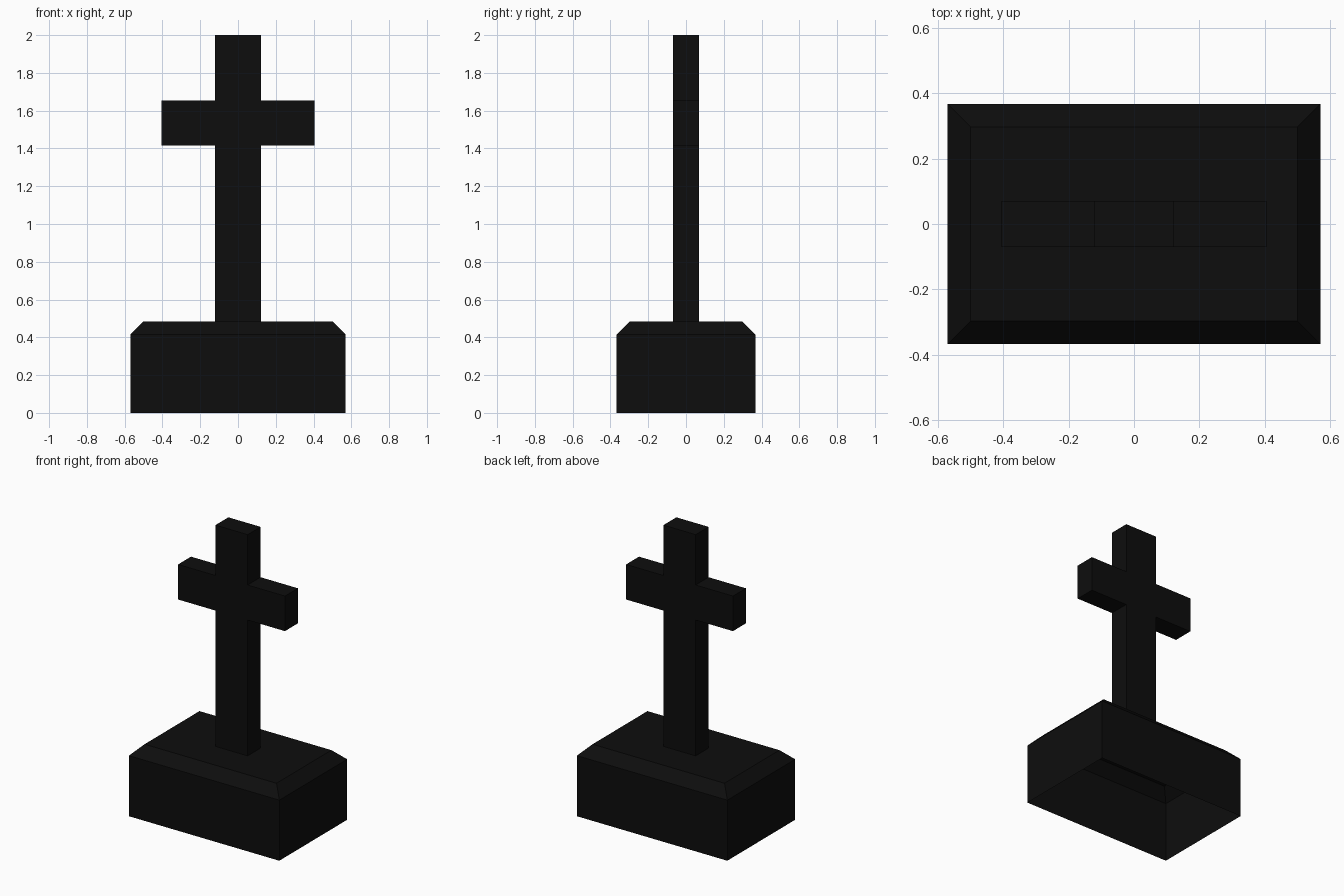
import bpy
import bmesh

cube = bpy.data.objects.get("Cube")
if cube:
    bpy.data.objects.remove(cube, do_unlink=True)

# Single black stone colour
black = bpy.data.materials.new("black_stone")
black.use_nodes = True
colour = (0.004, 0.004, 0.004, 1)
black.diffuse_color = colour
black.node_tree.nodes["Principled BSDF"].inputs["Base Color"].default_value = colour


def add_object(name, bm):
    bmesh.ops.recalc_face_normals(bm, faces=bm.faces)
    mesh = bpy.data.meshes.new(name)
    bm.to_mesh(mesh)
    bm.free()
    mesh.materials.append(black)
    obj = bpy.data.objects.new(name, mesh)
    bpy.context.collection.objects.link(obj)
    return obj


# Plinth: hollow block with a chamfered top rim and an open underside
half_x, half_y, shoulder, top, chamfer = 0.57, 0.367, 0.415, 0.485, 0.07
bm = bmesh.new()
rings = []
for inset, z in ((0, 0), (0, shoulder), (chamfer, top)):
    x, y = half_x - inset, half_y - inset
    rings.append([bm.verts.new((sx * x, sy * y, z))
                  for sx, sy in ((-1, -1), (1, -1), (1, 1), (-1, 1))])
for low, high in zip(rings, rings[1:]):
    for i in range(4):
        j = (i + 1) % 4
        bm.faces.new((low[i], low[j], high[j], high[i]))
bm.faces.new(rings[-1])
add_object("plinth", bm)

# Cross: mirrored outline extruded through its depth
post, arm, depth = 0.122, 0.405, 0.07
arm_low, arm_high = 1.415, 1.655
right = [(post, top), (post, arm_low), (arm, arm_low),
         (arm, arm_high), (post, arm_high), (post, 2)]
outline = right + [(-x, z) for x, z in reversed(right)]
bm = bmesh.new()
front = bm.faces.new([bm.verts.new((x, -depth, z)) for x, z in outline])
result = bmesh.ops.extrude_face_region(bm, geom=[front], use_keep_orig=True)
moved = [v for v in result["geom"] if isinstance(v, bmesh.types.BMVert)]
bmesh.ops.translate(bm, verts=moved, vec=(0, 2 * depth, 0))
add_object("cross", bm)
